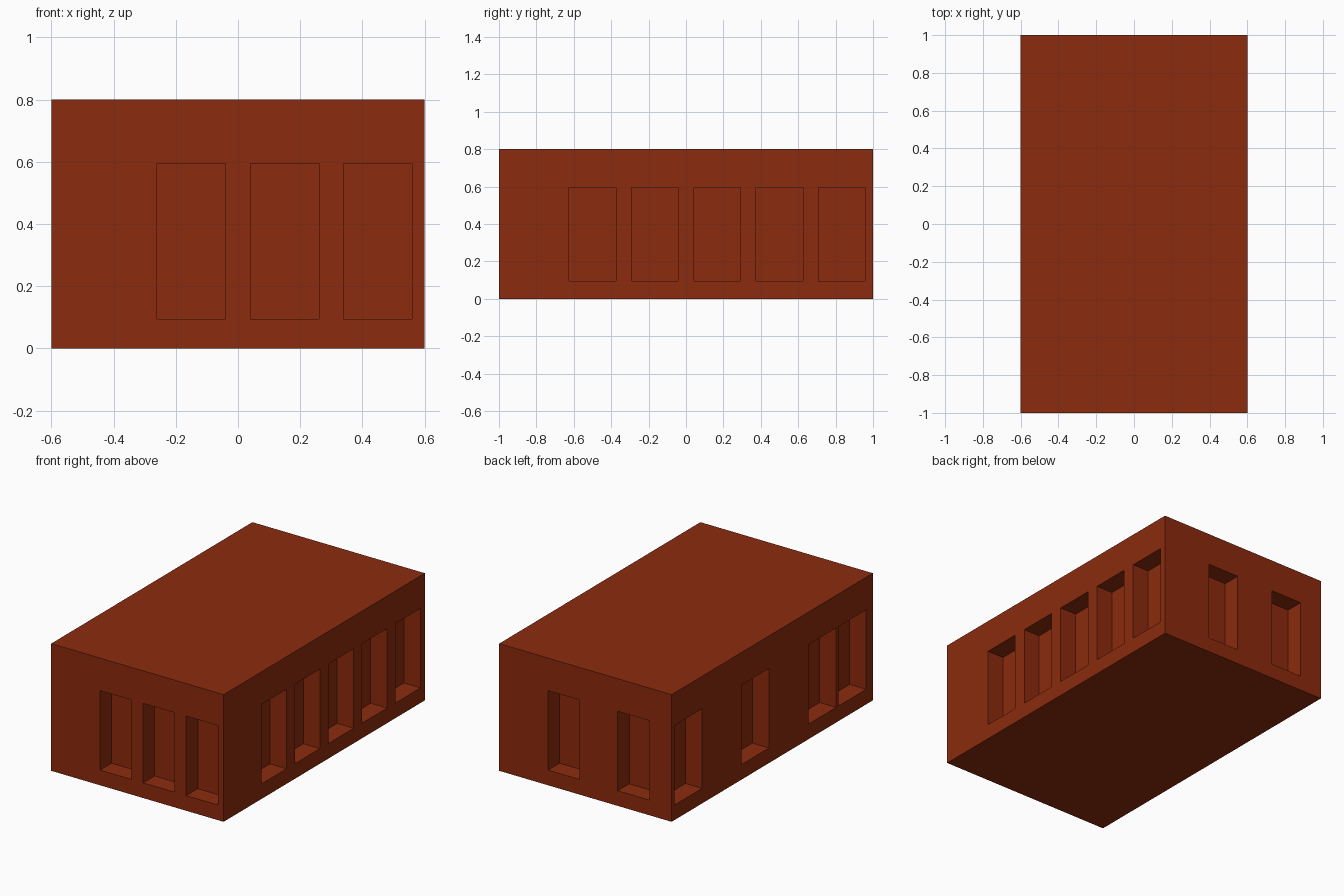
import bpy
import bmesh
from mathutils import Matrix

if "Cube" in bpy.data.objects:
    bpy.data.objects.remove(bpy.data.objects["Cube"])

W, L, H = 1.2, 2.0, 0.8        # block size
DEPTH = 0.115                  # window recess
Z0, Z1 = 0.095, 0.595          # window sill and head


def add_box(bm, lo, hi):
    size = [b - a for a, b in zip(lo, hi)]
    mid = [(a + b) / 2 for a, b in zip(lo, hi)]
    mat = Matrix.Translation(mid) @ Matrix.Diagonal((*size, 1))
    bmesh.ops.create_cube(bm, size=1, matrix=mat)


def make_object(name, bm):
    mesh = bpy.data.meshes.new(name)
    bm.to_mesh(mesh)
    bm.free()
    obj = bpy.data.objects.new(name, mesh)
    bpy.context.collection.objects.link(obj)
    return obj


# Solid building block
bm = bmesh.new()
add_box(bm, (-W / 2, -L / 2, 0), (W / 2, L / 2, H))
building = make_object("building", bm)

brick = bpy.data.materials.new("brick_red")
brick.diffuse_color = (0.26, 0.024, 0.004, 1)
brick.use_nodes = True
brick.node_tree.nodes["Principled BSDF"].inputs["Base Color"].default_value = brick.diffuse_color
building.data.materials.append(brick)

# Window recesses: axis of the wall normal, wall side, width, centres along the wall
walls = [
    ("y", -1, 0.22, (-0.15, 0.15, 0.45)),                  # front
    ("y", 1, 0.22, (0.15, -0.335)),                        # back
    ("x", 1, 0.25, (-0.5, -0.167, 0.167, 0.5, 0.833)),     # right
    ("x", -1, 0.275, (0.835, 0.17, -0.498, -0.797)),       # left
]
bm = bmesh.new()
for axis, side, width, centres in walls:
    half = W / 2 if axis == "x" else L / 2
    d0, d1 = sorted((side * (half - DEPTH), side * (half + 0.1)))
    for c in centres:
        a, b = c - width / 2, c + width / 2
        if axis == "x":
            add_box(bm, (d0, a, Z0), (d1, b, Z1))
        else:
            add_box(bm, (a, d0, Z0), (b, d1, Z1))
cutter = make_object("window_cutter", bm)
cutter.data.materials.append(brick)
cutter.hide_render = True

# Cut the windows, then drop the cutter
mod = building.modifiers.new("windows", "BOOLEAN")
mod.operation = "DIFFERENCE"
mod.solver = "EXACT"
mod.object = cutter
bpy.context.view_layer.objects.active = building
bpy.ops.object.modifier_apply(modifier=mod.name)
bpy.data.objects.remove(cutter)
